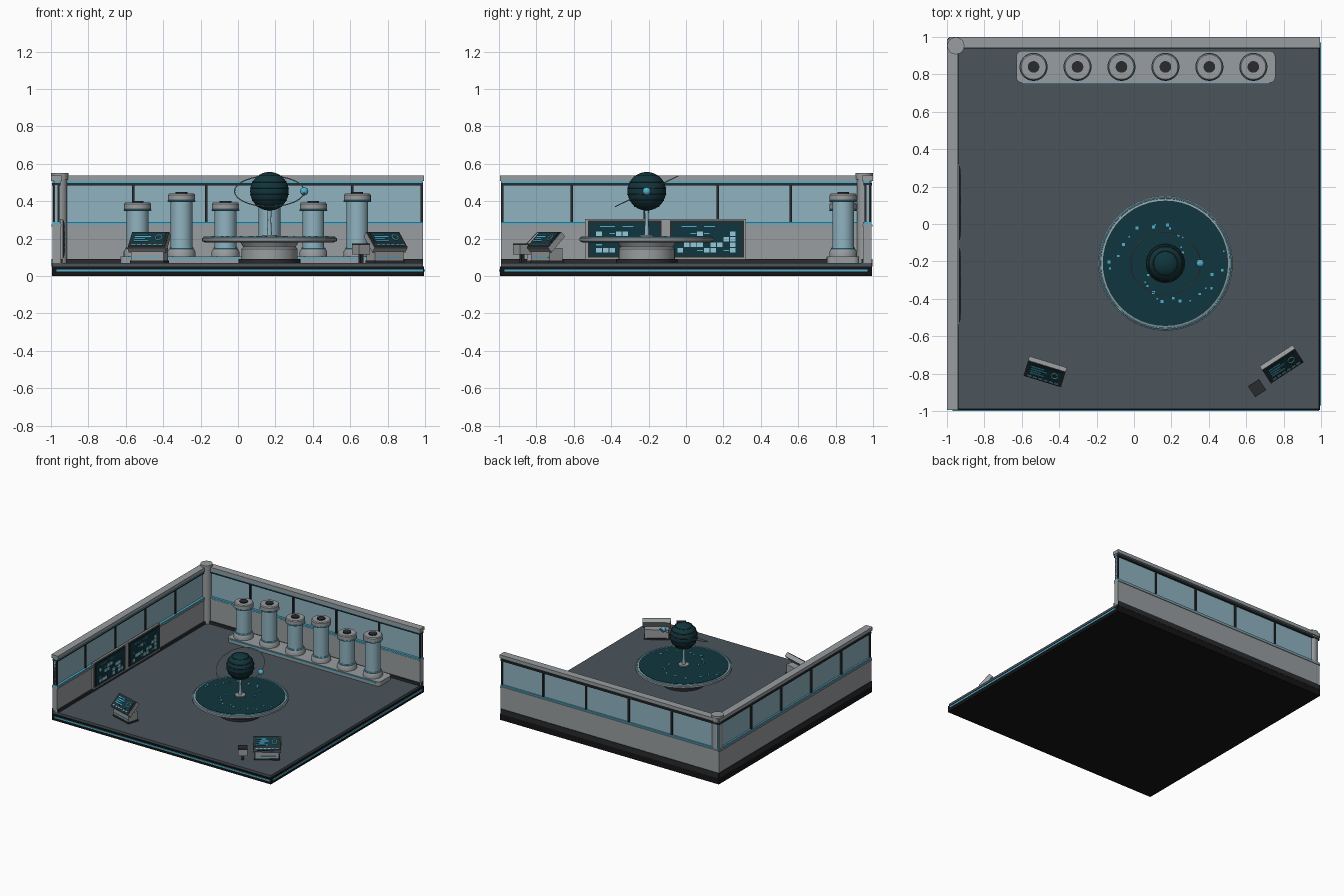
import bpy, bmesh, math, random
from mathutils import Matrix, Vector

random.seed(4)
if "Cube" in bpy.data.objects:
    bpy.data.objects.remove(bpy.data.objects["Cube"])


def material(name, *rgb):
    m = bpy.data.materials.new(name)
    m.use_nodes = True
    m.diffuse_color = (*rgb, 1)
    m.node_tree.nodes["Principled BSDF"].inputs["Base Color"].default_value = (*rgb, 1)
    return m


GREY = material("light grey metal", .32, .34, .35)
TRIM = material("dark trim", .022, .024, .026)
BLACK = material("black base", .007, .007, .007)
FLOOR = material("slate floor", .07, .087, .105)
GLASS = material("pale blue glass", .28, .45, .53)
CYAN = material("cyan glow", .08, .44, .62)
TEAL = material("deep teal display", .005, .036, .047)
PALE = material("pale display blue", .30, .58, .70)


def finish(name, bm, mat, smooth=False, matrix=None):
    bmesh.ops.recalc_face_normals(bm, faces=bm.faces)
    mesh = bpy.data.meshes.new(name)
    bm.to_mesh(mesh)
    bm.free()
    mesh.materials.append(mat)
    ob = bpy.data.objects.new(name, mesh)
    bpy.context.scene.collection.objects.link(ob)
    if matrix:
        ob.matrix_world = matrix
    if smooth:
        bpy.ops.object.select_all(action="DESELECT")
        ob.select_set(True)
        bpy.context.view_layer.objects.active = ob
        bpy.ops.object.shade_smooth_by_angle(angle=math.radians(35))
    return ob


def boxes(name, mat, spans, matrix=None):
    """One mesh of boxes, each given as x0, x1, y0, y1, z0, z1."""
    bm = bmesh.new()
    for s in spans:
        lo, hi = Vector(s[0::2]), Vector(s[1::2])
        m = Matrix.Translation((lo + hi) / 2) @ Matrix.Diagonal((*(hi - lo), 1))
        bmesh.ops.create_cube(bm, size=1, matrix=m)
    return finish(name, bm, mat, matrix=matrix)


def lathe(name, mat, profile, at, closed=False, steps=48, tilt=0):
    """Spin a profile of (radius, height) points about the vertical."""
    bm = bmesh.new()
    vs = [bm.verts.new((r, 0, z)) for r, z in profile]
    es = [bm.edges.new(p) for p in zip(vs, vs[1:])]
    if closed:
        es.append(bm.edges.new((vs[-1], vs[0])))
    bmesh.ops.spin(bm, geom=vs + es, cent=(0, 0, 0), axis=(0, 0, 1),
                   angle=math.tau, steps=steps)
    bmesh.ops.remove_doubles(bm, verts=bm.verts, dist=1e-5)
    return finish(name, bm, mat, True, Matrix.Translation(at) @ Matrix.Rotation(tilt, 4, "X"))


def disc(name, mat, r, z0, z1, at):
    return lathe(name, mat, [(0, z0), (r, z0), (r, z1), (0, z1)], at)


def ring(name, mat, r, w, z, at, tilt=0):
    pts = [(r + w * math.cos(a), z + w * math.sin(a))
           for a in (i * math.tau / 6 for i in range(6))]
    return lathe(name, mat, pts, at, True, 64, tilt)


# Floor slab with glowing edge strips on the two open sides
boxes("base_slab", BLACK, [(-.995, .995, -.995, .995, 0, .05)])
boxes("floor", FLOOR, [(-.99, .99, -.99, .99, .05, .07)])
boxes("edge_lights", CYAN, [(-.97, .99, -1, -.99, .024, .036), (.99, 1, -.97, .97, .024, .036)])

# Two walls, the left one a reflection of the back one
FLIP = Matrix(((0, -1, 0, 0), (-1, 0, 0, 0), (0, 0, 1, 0), (0, 0, 0, 1)))
for side, place in (("back", Matrix()), ("left", FLIP)):
    def wall(part, mat, *spans):
        boxes(side + "_wall_" + part, mat, [(s[0], s[1], *s[2:]) for s in spans], place)
    L, R = -.99, .99
    wall("panel", GREY, (L, R, .95, .992, .07, .275))
    wall("skirting", TRIM, (L, R, .938, .997, .05, .092))
    wall("sill", GREY, (L, R, .944, .998, .264, .276))
    wall("sill_light", CYAN, (L, R, .946, .992, .276, .288))
    wall("glass", GLASS, (L, R, .965, .979, .288, .486))
    wall("head_rail", TRIM, (L, R, .948, .994, .484, .498))
    wall("head_light", CYAN, (L, R, .946, .985, .498, .508))
    wall("cap", GREY, (L, .995, .94, 1, .508, .536))
    posts = [-.56 + .39 * i for i in range(4)] + [.983]
    wall("mullions", TRIM, *[(x - .007, x + .007, .955, .99, .288, .486) for x in posts])

# Corner column
corner = (-.953, .953, 0)
lathe("corner_column", GREY, [(0, .06), (.04, .06), (.04, .515), (.046, .515),
                              (.046, .552), (0, .552)], corner, steps=24)

# Specimen tube platform with rounded corners
bm = bmesh.new()
bmesh.ops.create_cube(bm, size=1, matrix=Matrix.Translation((.063, .84, .085))
                      @ Matrix.Diagonal((1.385, .17, .04, 1)))
uprights = [e for e in bm.edges if abs(e.verts[0].co.z - e.verts[1].co.z) > .01]
bmesh.ops.bevel(bm, geom=uprights, offset=.03, segments=4, affect="EDGES", profile=.5)
finish("tube_platform", bm, GREY)
boxes("platform_light", CYAN, [(-.6, .727, .749, .756, .09, .1)])

# Six tubes, alternately short and tall
for i in range(6):
    at = (-.537 + .235 * i, .84, 0)
    top = .44 if i % 2 else .392
    n = "tube_%d_" % (i + 1)
    lathe(n + "base", GREY, [(0, .1), (.074, .1), (.074, .13), (.066, .145), (0, .145)], at)
    ring(n + "lower_light", CYAN, .06, .005, .148, at)
    disc(n + "glass", GLASS, .058, .14, top - .03, at)
    ring(n + "upper_light", CYAN, .071, .004, top - .04, at)
    lathe(n + "cap", GREY, [(0, top - .042), (.064, top - .042), (.072, top - .035),
                            (.072, top - .007), (.066, top), (0, top)], at)
    disc(n + "valve", TRIM, .031, top, top + .008, at)

# Round display table
hub = (.168, -.21, 0)
disc("table_foot", TRIM, .165, .07, .09, hub)
lathe("table_pedestal", GREY, [(0, .09), (.15, .09), (.15, .145), (.14, .155),
                               (.155, .18), (0, .18)], hub)
lathe("table_top", GREY, [(0, .18), (.345, .18), (.36, .187), (.36, .202),
                          (.35, .208), (0, .208)], hub, steps=64)
ring("table_light", CYAN, .349, .005, .206, hub)
disc("table_display", TEAL, .335, .2, .211, hub)

# Two spiral arms of star plates
stars = []
for arm in range(2):
    for i in range(15):
        a = math.radians(35 + 11 * i + 180 * arm + random.uniform(-6, 6))
        r = .125 + .0125 * i + random.uniform(-.02, .02)
        x, y = hub[0] + r * math.cos(a), hub[1] + r * math.sin(a)
        s = random.choice((.004, .006, .008))
        stars.append((x - s, x + s, y - s, y + s, .21, .215))
boxes("star_map", CYAN, stars)

# Planet on a stem with its orbit and moon
disc("emitter", GREY, .04, .21, .22, hub)
lathe("planet_stem", GLASS, [(0, .21), (.014, .21), (.009, .3), (.012, .36), (0, .36)], hub, steps=16)
heart = (hub[0], hub[1], .453)
globe = [(.103 * math.sin(math.pi * k / 24), -.103 * math.cos(math.pi * k / 24)) for k in range(25)]
lathe("planet", TEAL, globe, heart)
for k, z in enumerate((-.08, -.05, -.018, .018, .05, .08)):
    ring("planet_band_%d" % (k + 1), TRIM, math.sqrt(.103 ** 2 - z * z), .0035, z, heart)
ring("planet_glow_line", CYAN, .065, .0015, .081, heart)
ring("orbit", GREY, .186, .003, 0, heart, math.radians(26))
lathe("moon", CYAN, [(r * .21, z * .21) for r, z in globe], (hub[0] + .186, hub[1], .453), steps=16)

# Double wall display on the left wall
boxes("display_frame", GREY, [(-.952, -.935, -.54, .32, .09, .305)])
boxes("display_bezels", TRIM, [(-.94, -.931, y, y + .395, .1, .296) for y in (-.525, -.085)])
boxes("display_screens", TEAL, [(-.94, -.928, y, y + .37, .11, .286) for y in (-.512, -.072)])
cells, lines = [], []
for y0 in (-.48, -.045):
    for row in range(4):
        for col in range(9):
            y, z = y0 + col * .035, .125 + row * .03
            if random.random() < .55 - .11 * row:
                cells.append((-.93, -.925, y, y + .03, z, z + .024))
            elif random.random() < .25:
                lines.append((-.93, -.925, y, y + .03, z + .009, z + .015))
    lines += [(-.93, -.925, y0 + .02, y0 + .1, .262, .267),
              (-.93, -.925, y0 + .14, y0 + .2, .262, .267)]
boxes("display_cells", PALE, cells)
boxes("display_lines", CYAN, lines)


# Sloped control consoles
def console(name, x, y, degrees):
    place = Matrix.Translation((x, y, 0)) @ Matrix.Rotation(math.radians(degrees), 4, "Z")
    boxes(name + "_foot", TRIM, [(-.095, .095, -.04, .055, .07, .082)], place)
    boxes(name + "_body", GREY, [(-.09, .09, -.035, .05, .08, .15)], place)
    boxes(name + "_body_light", CYAN, [(-.08, .08, -.039, -.03, .095, .101)], place)
    tilt = place @ Matrix.Translation((0, -.005, .187)) @ Matrix.Rotation(math.radians(45), 4, "X")
    boxes(name + "_head", GREY, [(-.105, .105, -.06, .06, -.025, .008)], tilt)
    boxes(name + "_face", TRIM, [(-.103, .103, -.058, .058, .006, .012)], tilt)
    boxes(name + "_screen", TEAL, [(-.09, .09, -.025, .048, .01, .015)], tilt)
    rows = [(-.078, -.078 + w, v, v + .006, .014, .018)
            for w, v in ((.07, .03), (.09, .014), (.06, -.002), (.08, -.017))]
    keys = [(-.085 + .03 * k, -.063 + .03 * k, -.046, -.038, .011, .016) for k in range(6)]
    boxes(name + "_readout", CYAN, rows + keys, tilt)
    dial = ring(name + "_dial", PALE, .018, .003, .016, (0, 0, 0))
    dial.matrix_world = tilt @ Matrix.Translation((.055, .012, 0))
    return place


console("left_console", -.475, -.79, -17)
place = console("right_console", .79, -.75, 33)

# Stool beside the right console
boxes("stool_leg", TRIM, [(-.19, -.17, -.045, -.025, .07, .12)], place)
boxes("stool_seat", GREY, [(-.215, -.145, -.07, 0, .115, .165)], place)
boxes("stool_cushion", TRIM, [(-.215, -.145, -.07, 0, .165, .174)], place)
